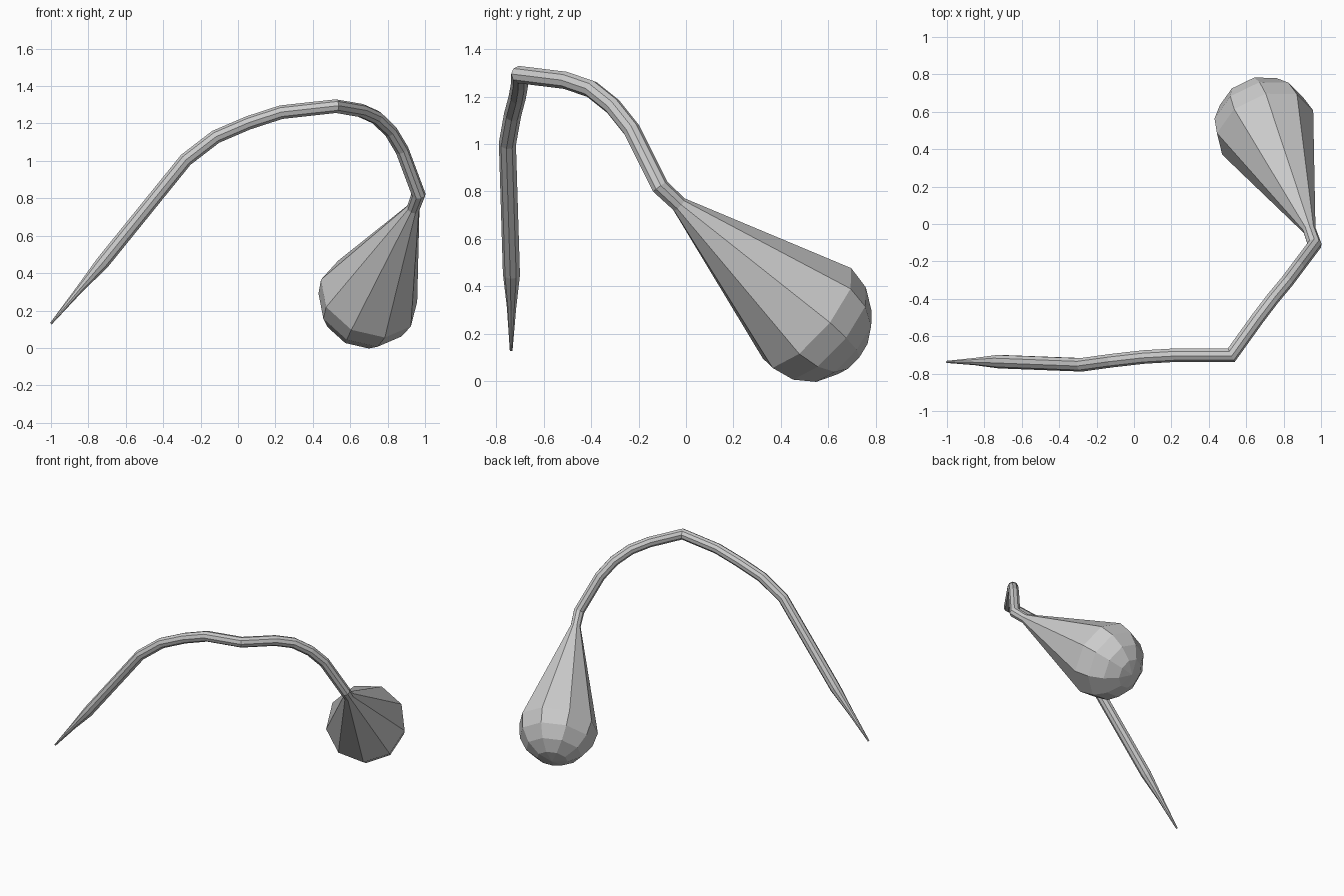
import bpy, bmesh, math
from mathutils import Vector

if "Cube" in bpy.data.objects:
    bpy.data.objects.remove(bpy.data.objects["Cube"])

SIDES = 9
R = 0.275

# Bulb: a hemisphere whose open side tapers into the neck
centre = Vector((0.70, 0.515, 0.27))
neck = Vector((0.937, -0.03, 0.745))
axis = (centre - neck).normalized()
stations = []
for k in range(4, -1, -1):
    a = math.radians(22.5 * k)
    stations.append((centre + axis * R * math.sin(a), R * math.cos(a)))

# Stem: neck, drooping arc, sharp elbow, shallow arc, straight run, thin tip
stations += [(neck, 0.035)]
stations += [(Vector(p), 0.037) for p in (
    (0.965, -0.11, 0.82), (0.875, -0.23, 1.06), (0.815, -0.31, 1.16),
    (0.74, -0.40, 1.232), (0.66, -0.505, 1.268), (0.52, -0.70, 1.292),
    (0.23, -0.70, 1.26), (0.055, -0.71, 1.203), (-0.12, -0.73, 1.128),
    (-0.28, -0.752, 1.005), (-0.725, -0.735, 0.455))]
stations += [(Vector((-0.85, -0.735, 0.31)), 0.02), (Vector((-1, -0.737, 0.13)), 0.006)]


def sweep(name, stations, start):
    """Skin rings along a path, mitring each ring between its two segments."""
    pts = [p for p, r in stations]
    dirs = [(b - a).normalized() for a, b in zip(pts, pts[1:])]
    u = (start - dirs[0] * start.dot(dirs[0])).normalized()
    v = dirs[0].cross(u)
    spokes = [u * math.cos(t) + v * math.sin(t)
              for t in (math.tau * i / SIDES for i in range(SIDES))]
    bm = bmesh.new()
    rings = []
    for i, (p, r) in enumerate(stations):
        d_in = dirs[max(i - 1, 0)]
        d_out = dirs[min(i, len(dirs) - 1)]
        plane = (d_in + d_out).normalized()
        mitred = [s - d_in * (s.dot(plane) / d_in.dot(plane)) for s in spokes]
        rings.append([bm.verts.new(p + m * r) for m in mitred])
        spokes = [m - d_out * m.dot(d_out) for m in mitred]
    for a, b in zip(rings, rings[1:]):
        for i in range(SIDES):
            j = (i + 1) % SIDES
            bm.faces.new((a[i], a[j], b[j], b[i]))
    bm.faces.new(rings[-1])
    bmesh.ops.remove_doubles(bm, verts=bm.verts, dist=0.0005)
    bmesh.ops.recalc_face_normals(bm, faces=bm.faces)
    mesh = bpy.data.meshes.new(name)
    bm.to_mesh(mesh)
    bm.free()
    obj = bpy.data.objects.new(name, mesh)
    bpy.context.collection.objects.link(obj)
    return obj


sweep("bulb_and_stem", stations, Vector((-1, -1, 0)))
